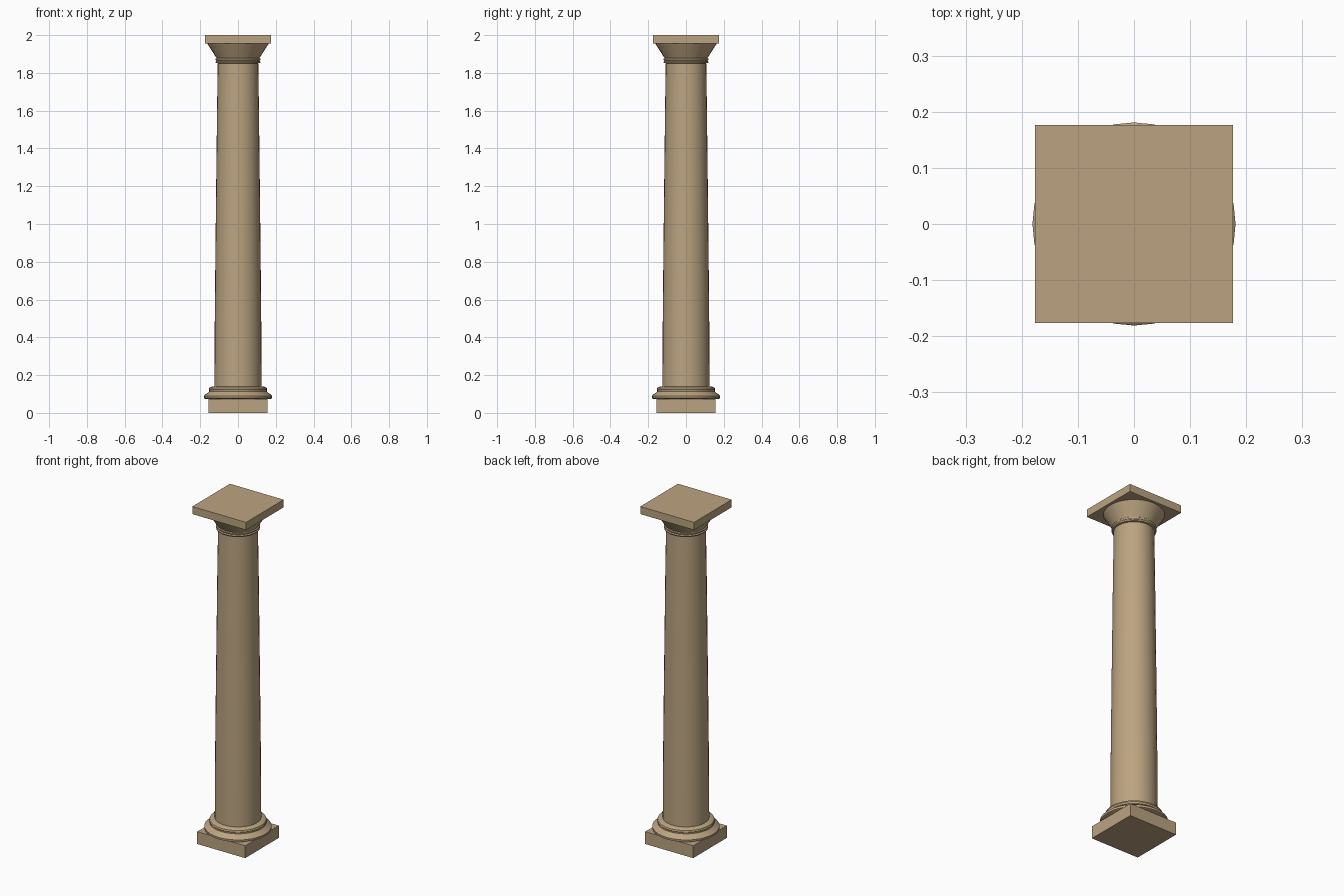
import bpy
import math

cube = bpy.data.objects.get("Cube")
if cube:
    bpy.data.objects.remove(cube, do_unlink=True)

SIDES = 32

stone = bpy.data.materials.new("sandstone")
stone.use_nodes = True
color = (0.5, 0.37, 0.22, 1)
stone.diffuse_color = color
bsdf = stone.node_tree.nodes["Principled BSDF"]
bsdf.inputs["Base Color"].default_value = color
bsdf.inputs["Roughness"].default_value = 0.9


def slab(name, half, z0, z1):
    """Square block between two heights."""
    bpy.ops.mesh.primitive_cube_add(size=1, location=(0, 0, (z0 + z1) / 2))
    ob = bpy.context.object
    ob.name = name
    ob.scale = (2 * half, 2 * half, z1 - z0)
    bpy.ops.object.transform_apply(location=False, rotation=False, scale=True)
    ob.data.materials.append(stone)


def turned(name, profile):
    """Closed solid turned around z from (radius, height) points, bottom to top."""
    verts, faces = [], []
    for r, z in profile:
        for i in range(SIDES):
            a = math.tau * i / SIDES
            verts.append((r * math.cos(a), r * math.sin(a), z))
    for k in range(len(profile) - 1):
        low, high = k * SIDES, (k + 1) * SIDES
        for i in range(SIDES):
            j = (i + 1) % SIDES
            faces.append((low + i, low + j, high + j, high + i))
    faces.append(tuple(reversed(range(SIDES))))
    faces.append(tuple(range(len(verts) - SIDES, len(verts))))
    mesh = bpy.data.meshes.new(name)
    mesh.from_pydata(verts, [], faces)
    mesh.materials.append(stone)
    ob = bpy.data.objects.new(name, mesh)
    bpy.context.collection.objects.link(ob)
    bpy.ops.object.select_all(action="DESELECT")
    ob.select_set(True)
    bpy.context.view_layer.objects.active = ob
    bpy.ops.object.shade_smooth_by_angle(angle=math.radians(30))


# Square foot and top plate
slab("plinth", 0.157, 0, 0.073)
slab("abacus", 0.176, 1.955, 2)

# Stepped round base
turned("base_moulding", [(0.17, 0.073), (0.18, 0.078), (0.181, 0.09),
                         (0.172, 0.098), (0.158, 0.108), (0.153, 0.113),
                         (0.153, 0.119), (0.155, 0.123), (0.152, 0.132),
                         (0.142, 0.138), (0.125, 0.141)])

# Tapering shaft with slight swelling
turned("shaft", [(0.125, 0.135), (0.123, 0.5), (0.119, 0.9),
                 (0.115, 1.25), (0.111, 1.6), (0.107, 1.86)])

# Neck ring below the capital
turned("neck_ring", [(0.108, 1.851), (0.117, 1.853), (0.119, 1.86),
                     (0.114, 1.865), (0.118, 1.869), (0.119, 1.874),
                     (0.112, 1.879)])

# Flaring capital
turned("capital", [(0.112, 1.875), (0.121, 1.89), (0.137, 1.915),
                   (0.153, 1.94), (0.163, 1.956)])
